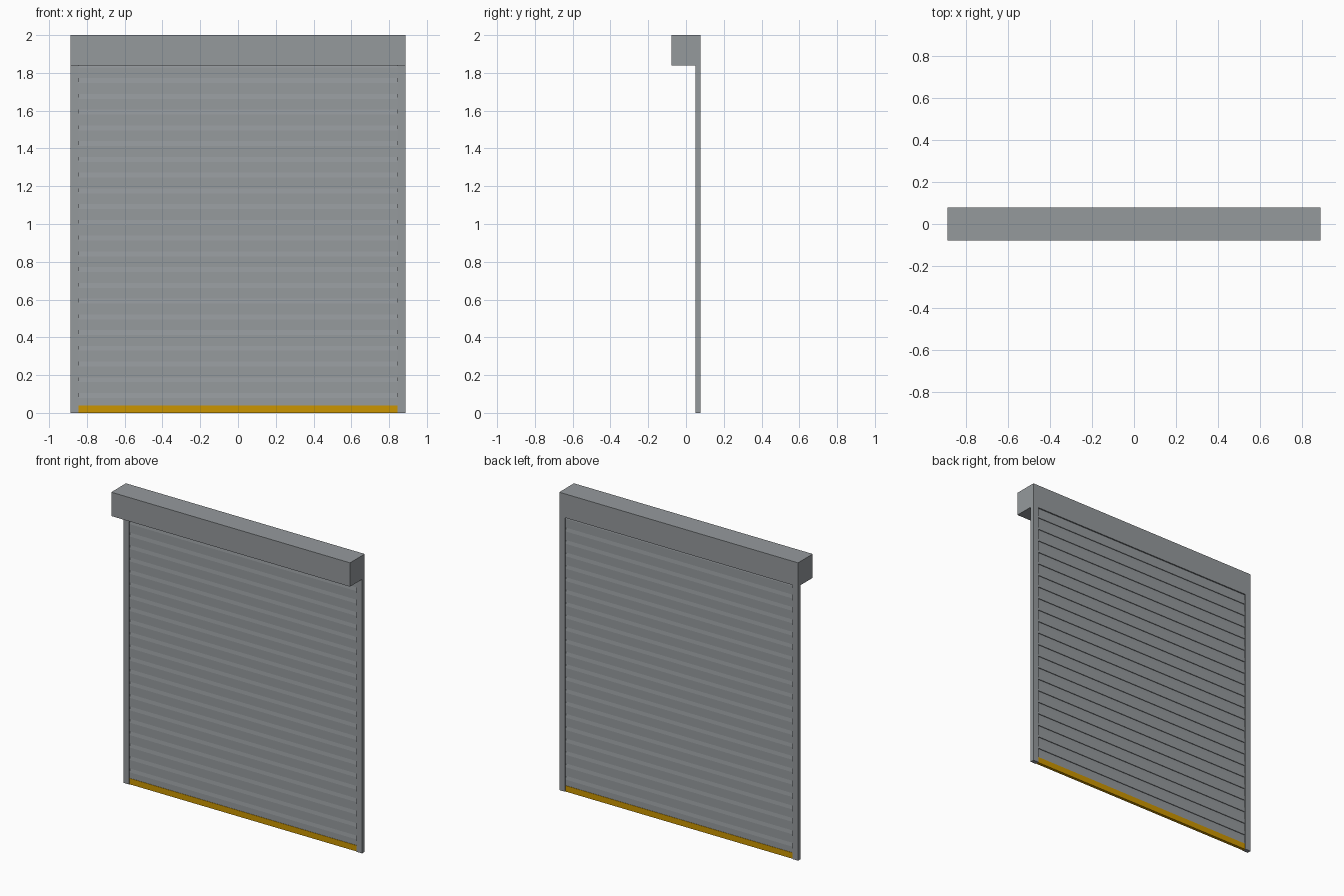
import bpy
import bmesh

cube = bpy.data.objects.get("Cube")
if cube:
    bpy.data.objects.remove(cube, do_unlink=True)


def make_material(name, rgb):
    mat = bpy.data.materials.new(name)
    mat.use_nodes = True
    mat.diffuse_color = (*rgb, 1)
    mat.node_tree.nodes["Principled BSDF"].inputs["Base Color"].default_value = (*rgb, 1)
    return mat


steel = make_material("steel grey", (0.30, 0.32, 0.335))
amber = make_material("safety amber", (0.60, 0.30, 0.0))


def extrude_profile(name, profile, x0, x1, mat):
    """Extrude a closed (y, z) outline along x."""
    bm = bmesh.new()
    face = bm.faces.new([bm.verts.new((x0, y, z)) for y, z in profile])
    side = bmesh.ops.extrude_face_region(bm, geom=[face])["geom"]
    moved = [v for v in side if isinstance(v, bmesh.types.BMVert)]
    bmesh.ops.translate(bm, verts=moved, vec=(x1 - x0, 0, 0))
    bmesh.ops.recalc_face_normals(bm, faces=bm.faces[:])
    mesh = bpy.data.meshes.new(name)
    bm.to_mesh(mesh)
    bm.free()
    mesh.materials.append(mat)
    obj = bpy.data.objects.new(name, mesh)
    bpy.context.collection.objects.link(obj)
    return obj


def box(name, x0, x1, y0, y1, z0, z1, mat):
    return extrude_profile(name, [(y0, z0), (y1, z0), (y1, z1), (y0, z1)], x0, x1, mat)


WIDTH, OPENING = 0.887, 0.845     # half widths
BACK, RAIL_FRONT = 0.078, 0.05
MID = (BACK + RAIL_FRONT) / 2
HEAD = 1.84                       # underside of the roller housing

# Roller housing and the two guide rails
box("roller_housing", -WIDTH, WIDTH, -BACK, BACK, HEAD, 2, steel)
for name, side in (("left_rail", 1), ("right_rail", -1)):
    x0, x1 = sorted((side * OPENING, side * WIDTH))
    box(name, x0, x1, RAIL_FRONT, BACK, 0, HEAD, steel)

# Each slat narrows towards its top, leaving a ledge under the next slat
PITCH = 1 / 12
SLAT = [(0.008, 0), (0.007, 0.057), (0.003, PITCH)]
for i in range(22):
    z = 0.022 + i * PITCH
    front = [(MID - w, z + h) for w, h in SLAT]
    back = [(MID + w, z + h) for w, h in reversed(SLAT)]
    extrude_profile(f"slat_{i + 1}", front + back, -OPENING, OPENING, steel)

# Coloured bottom bar
box("bottom_bar", -OPENING, OPENING, MID - 0.01, MID + 0.01, 0, 0.04, amber)
